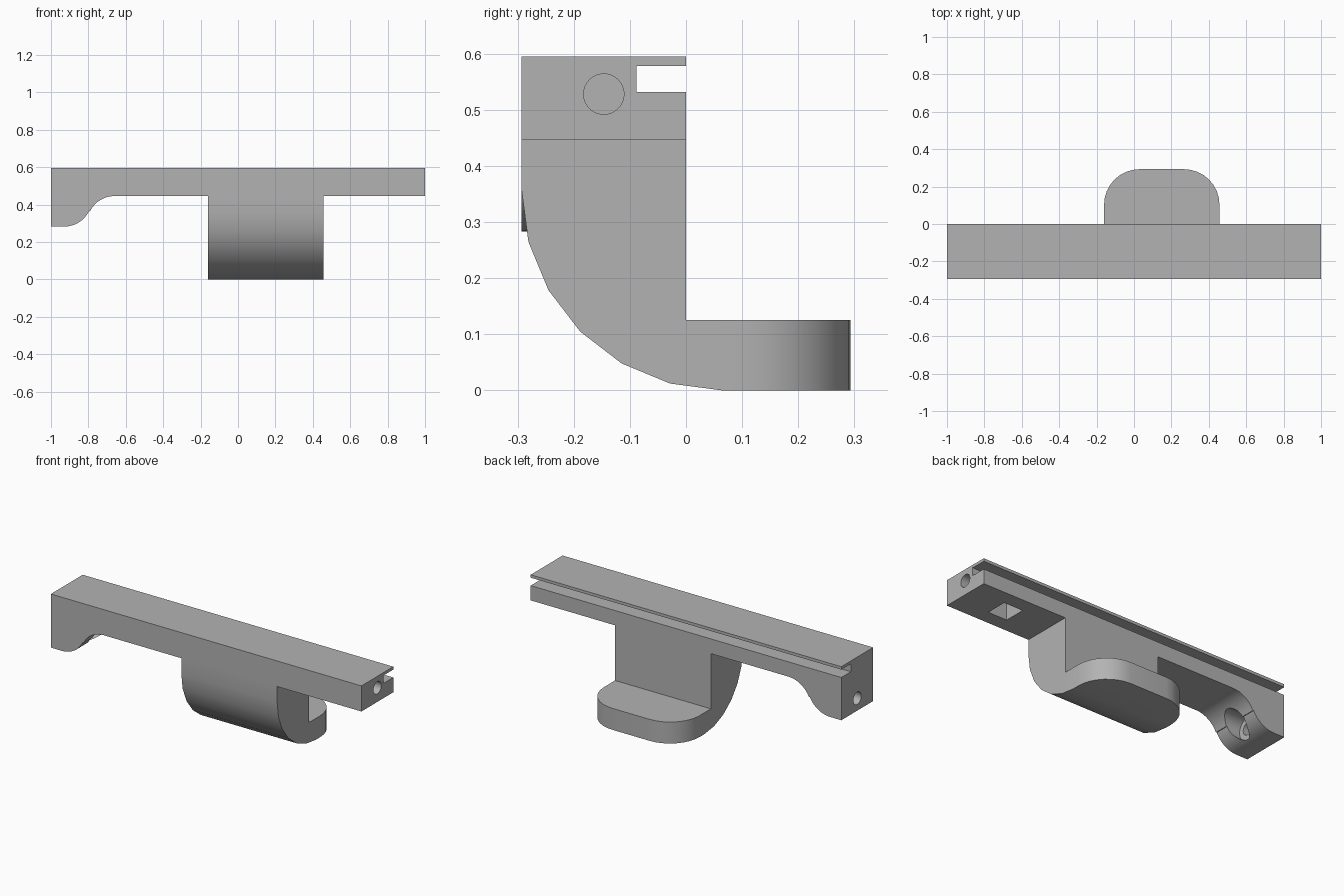
import bpy, bmesh, math
from mathutils import Vector

if "Cube" in bpy.data.objects:
    bpy.data.objects.remove(bpy.data.objects["Cube"], do_unlink=True)

FRONT, TOP, UNDER = -0.293, 0.595, 0.446
MID = FRONT / 2

grey = bpy.data.materials.new("plain grey")
grey.use_nodes = True
grey.diffuse_color = (0.45, 0.45, 0.45, 1)
grey.node_tree.nodes["Principled BSDF"].inputs["Base Color"].default_value = (0.45, 0.45, 0.45, 1)


def arc(cx, cz, r, start, end, steps):
    angles = [math.radians(start + (end - start) * i / steps) for i in range(steps + 1)]
    return [(cx + r * math.cos(a), cz + r * math.sin(a)) for a in angles]


def finish(name, bm):
    bmesh.ops.recalc_face_normals(bm, faces=bm.faces)
    mesh = bpy.data.meshes.new(name)
    bm.to_mesh(mesh)
    bm.free()
    mesh.materials.append(grey)
    obj = bpy.data.objects.new(name, mesh)
    bpy.context.collection.objects.link(obj)
    return obj


def extrude(points, place, shift):
    """Sweep a flat outline along a straight line."""
    bm = bmesh.new()
    face = bm.faces.new([bm.verts.new(place(*p)) for p in points])
    moved = bmesh.ops.extrude_face_region(bm, geom=[face])["geom"]
    bmesh.ops.translate(bm, vec=shift, verts=[v for v in moved if isinstance(v, bmesh.types.BMVert)])
    return bm


def box(name, low, high):
    (x0, y0, z0), (x1, y1, z1) = low, high
    outline = [(x0, y0), (x1, y0), (x1, y1), (x0, y1)]
    return finish(name, extrude(outline, lambda x, y: (x, y, z0), Vector((0, 0, z1 - z0))))


def rod(name, x0, x1, z, r):
    outline = arc(MID, z, r, 0, 360, 32)[:-1]
    return finish(name, extrude(outline, lambda y, h: (x0, y, h), Vector((x1 - x0, 0, 0))))


def combine(target, other, operation):
    mod = target.modifiers.new(operation.lower(), "BOOLEAN")
    mod.operation, mod.solver, mod.object = operation, "EXACT", other
    bpy.context.view_layer.objects.active = target
    bpy.ops.object.modifier_apply(modifier=mod.name)
    bpy.data.objects.remove(other, do_unlink=True)


# Long bar with the S-curved foot at its right end
outline = [(1, UNDER), (1, TOP), (-1, TOP), (-1, 0.283)]
outline += arc(-0.928, 0.429, 0.146, -90, -26, 8)
outline += arc(-0.66, 0.30, 0.146, 154, 90, 8)
bracket = finish("bracket", extrude(outline, lambda x, z: (x, FRONT, z), Vector((0, -FRONT, 0))))

# Hooked leg: curved front, flat tab at the back with rounded corners
side = [(FRONT, 0.52)] + arc(0.064, 0.357, 0.357, 180, 270, 6)
side += [(0.293, 0), (0.293, 0.125), (0, 0.125), (0, 0.52)]
leg = extrude(side, lambda y, z: (-0.16, y, z), Vector((0.617, 0, 0)))
corners = [e for e in leg.edges if all(v.co.y > 0.29 for v in e.verts)
           and abs(e.verts[0].co.x - e.verts[1].co.x) < 0.01]
bmesh.ops.bevel(leg, geom=corners, offset=0.19, segments=8, profile=0.5, affect="EDGES")
combine(bracket, finish("hooked_leg", leg), "UNION")

# Slot along the back, nut pocket, screw holes and counterbore
cutters = [
    box("slot", (-1.1, -0.088, 0.532), (1.1, 0.1, 0.578)),
    box("nut_pocket", (0.672, MID - 0.063, 0.4), (0.794, MID + 0.063, 0.566)),
    rod("end_hole", 0.73, 1.1, 0.528, 0.036),
    rod("foot_hole", -1.1, -0.7, 0.355, 0.036),
    rod("foot_counterbore", -0.88, -0.6, 0.355, 0.065),
]
for cutter in cutters:
    combine(bracket, cutter, "DIFFERENCE")

bpy.ops.object.select_all(action="DESELECT")
bracket.select_set(True)
bpy.context.view_layer.objects.active = bracket
bpy.ops.object.shade_smooth_by_angle(angle=math.radians(30))
